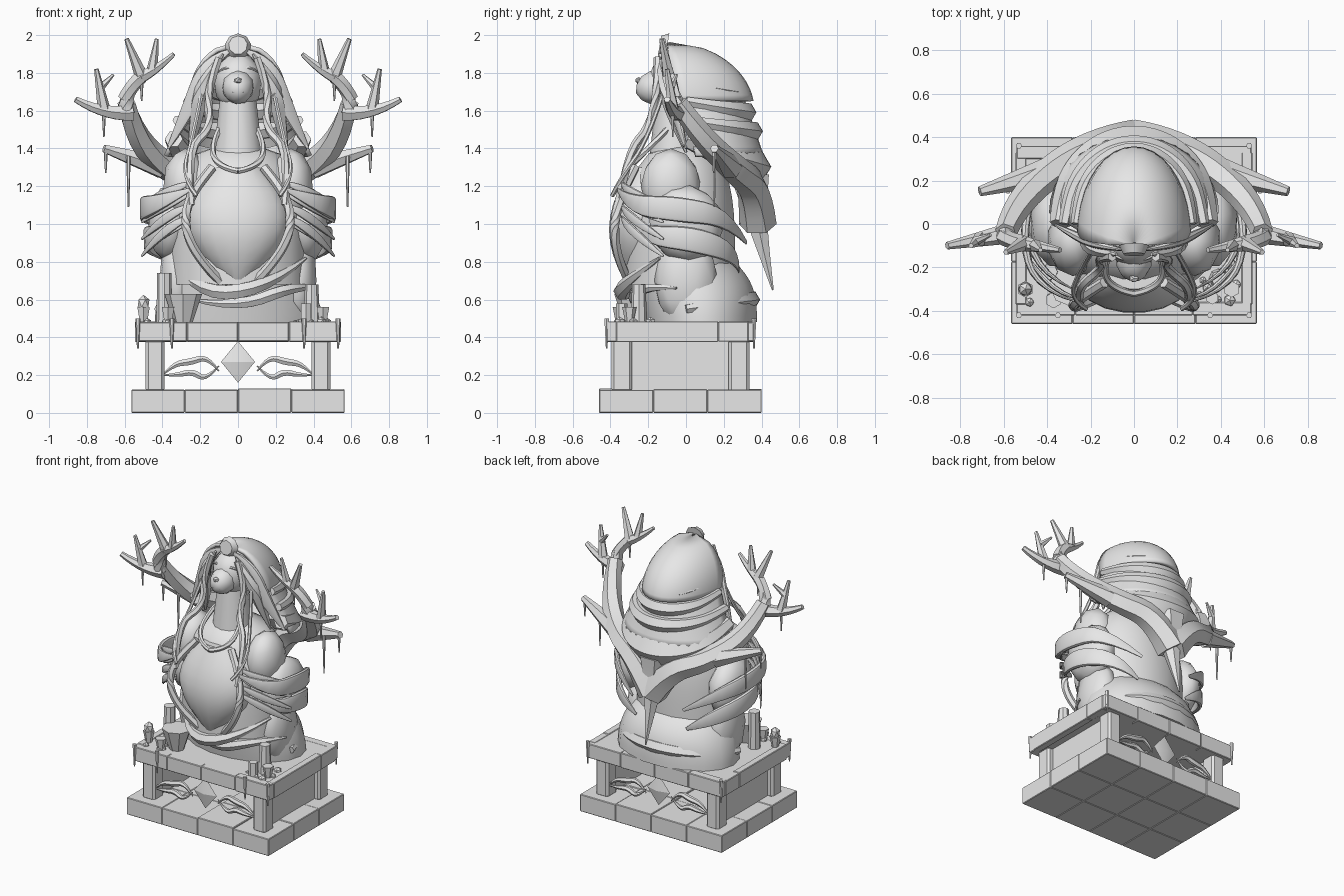
import bpy, bmesh, math, random
from mathutils import Vector, Matrix

random.seed(4)
cube = bpy.data.objects.get("Cube")
if cube:
    bpy.data.objects.remove(cube, do_unlink=True)

stone = bpy.data.materials.new("grey_stone")
stone.use_nodes = True
stone.diffuse_color = (.8, .8, .8, 1)
stone.node_tree.nodes["Principled BSDF"].inputs["Base Color"].default_value = stone.diffuse_color
sides = {"left_": 1, "right_": -1}


def finish(name, bm, smooth=True):
    mesh = bpy.data.meshes.new(name)
    bmesh.ops.recalc_face_normals(bm, faces=bm.faces)
    bm.to_mesh(mesh)
    bm.free()
    mesh.materials.append(stone)
    obj = bpy.data.objects.new(name, mesh)
    bpy.context.collection.objects.link(obj)
    if smooth:
        bpy.ops.object.select_all(action='DESELECT')
        obj.select_set(True)
        bpy.context.view_layer.objects.active = obj
        bpy.ops.object.shade_smooth_by_angle(angle=math.radians(40))
    return obj


def box(name, centre, size, bevel=.004):
    bm = bmesh.new()
    place = Matrix.Translation(centre) @ Matrix.Diagonal((*size, 1))
    bmesh.ops.create_cube(bm, size=1, matrix=place)
    bmesh.ops.bevel(bm, geom=bm.edges[:], offset=bevel, segments=1, affect='EDGES')
    finish(name, bm, smooth=False)


def ball(name, centre, radii, detail=2, tilt=0):
    bm = bmesh.new()
    place = Matrix.Translation(centre) @ Matrix.Rotation(tilt, 4, 'X') @ Matrix.Diagonal((*radii, 1))
    bmesh.ops.create_icosphere(bm, subdivisions=detail, radius=1, matrix=place)
    finish(name, bm, smooth=detail > 1)


def post(name, foot, height, bottom, top, segments=8, tilt=0, flat=1):
    bm = bmesh.new()
    lift = Matrix.Translation((0, 0, height / 2)) @ Matrix.Diagonal((1, flat, 1, 1))
    bmesh.ops.create_cone(bm, cap_ends=True, segments=segments, radius1=bottom, radius2=top, depth=height,
                          matrix=Matrix.Translation(foot) @ Matrix.Rotation(tilt, 4, 'X') @ lift)
    finish(name, bm)


def loft(name, low, high, section, half=False, levels=10, count=18):
    """section(t) gives half width, front y and back y; half leaves the front open."""
    bm, rings = bmesh.new(), []
    for level in range(levels + 1):
        t = level / levels
        width, front, back = section(t)
        middle, depth = (front, back - front) if half else ((front + back) / 2, (back - front) / 2)
        sweep = math.pi if half else math.tau
        rings.append([bm.verts.new((width * math.cos(sweep * i / count),
                                    middle + depth * math.sin(sweep * i / count),
                                    low + (high - low) * t)) for i in range(count + half)])
    for lower, upper in zip(rings, rings[1:]):
        for i in range(count):
            j = (i + 1) % len(lower)
            bm.faces.new((lower[i], lower[j], upper[j], upper[i]))
    if not half:
        bm.faces.new(rings[0])
        bm.faces.new(rings[-1])
    obj = finish(name, bm)
    if half:
        shell = obj.modifiers.new("thickness", 'SOLIDIFY')
        shell.thickness, shell.offset = .025, 0


def even(t):
    return 1


def spindle(t):
    return max(.15, math.sin(math.pi * t))


def tine(t):
    return 1 - .65 * t


def tube(name, points, thick, shape=even, closed=False, ribbon=0):
    """Smooth rod, or upright ribbon, whose thickness follows shape(t)."""
    curve = bpy.data.curves.new(name, 'CURVE')
    curve.dimensions, curve.twist_mode = '3D', 'Z_UP'
    curve.bevel_depth, curve.bevel_resolution = thick, 1
    curve.extrude = ribbon
    curve.use_fill_caps, curve.resolution_u = True, 4
    line = curve.splines.new('NURBS')
    line.points.add(len(points) - 1)
    for i, (knot, point) in enumerate(zip(line.points, points)):
        knot.co = (*point, 1)
        knot.radius = shape(i / (len(points) - 1))
    line.order_u = 3
    line.use_endpoint_u, line.use_cyclic_u = not closed, closed
    temp = bpy.data.objects.new(name, curve)
    bpy.context.collection.objects.link(temp)
    bpy.context.view_layer.update()
    mesh = bpy.data.meshes.new_from_object(temp.evaluated_get(bpy.context.evaluated_depsgraph_get()))
    bm = bmesh.new()
    bm.from_mesh(mesh)
    bpy.data.objects.remove(temp)
    bpy.data.meshes.remove(mesh)
    finish(name, bm)


def pair(name, points, thick, shape=even, closed=False, ribbon=0):
    for prefix, s in sides.items():
        tube(prefix + name, [(s * x, y, z) for x, y, z in points], thick, shape, closed, ribbon)


def around(name, width, front, back, end_z, mid_z, thick):
    """Band hung in a half ellipse from side to side."""
    angles = [math.pi * i / 8 for i in range(9)]
    tube(name, [(width * math.cos(a), front + (back - front) * math.sin(a),
                 end_z + (mid_z - end_z) * math.sin(a)) for a in angles], thick, lambda t: .4 + .6 * spindle(t))


def branch(name, start, end, thick, sag=0):
    middle = (start + end) / 2 - Vector((0, 0, sag))
    pair(name, [start, middle, end], thick, tine)


# Paved plinth: four by three blocks
length, depth, middle_y = 1.13, .86, -.03
for i in range(4):
    for j in range(3):
        height = .125 + random.uniform(-.005, .005)
        box("plinth_block", (length * (i - 1.5) / 4, middle_y + depth * (j - 1) / 3, height / 2),
            (length / 4, depth / 3, height))

# Altar table with edge blocks, walls and legs
box("table_top", (0, middle_y, .43), (1, .7, .1))
for way in (-1, 1):
    for i in range(4):
        box("table_edge_block", (.27 * (i - 1.5), middle_y + way * .36, .43),
            (.27, .06, .1 + random.uniform(0, .01)))
    box("table_side_block", (way * .52, -.1, .43), (.05, .54, .11))
    box("table_side_end", (way * .52, .25, .43), (.05, .16, .105))
    box("side_wall", (way * .43, middle_y, .25), (.04, .7, .28))
    for end in (-1, 1):
        box("table_leg", (way * .44, middle_y + end * .31, .25), (.1, .11, .28), bevel=.015)

# Diamond and scroll ornaments, front and back
for y in (-.37, .31):
    for turn in (0, math.pi):
        post("diamond_half", (0, y, .27), .11, .09, 0, segments=4, tilt=turn, flat=.25)
    pair("upper_scroll", [(.1, y, .22), (.16, y, .3), (.25, y, .27), (.34, y, .26), (.4, y, .2)], .022, spindle)
    pair("lower_scroll", [(.1, y, .25), (.17, y, .17), (.24, y, .22), (.32, y, .2), (.4, y, .2)], .02, spindle)


# Torso, skirt and neck
def torso(t):
    swell = math.sqrt(1 - t ** 4) + .02
    return .36 * swell, -.33 * swell, .26 * swell


def shield(t):
    return .02 + .25 * math.sin(2.7 * t), -.3 - .11 * math.sin(math.pi * t), -.1


loft("skirt", .48, .8, lambda t: (.44 - .1 * t * t, -.21 - .07 * t, .38 - .12 * t ** 3))
loft("torso", .68, 1.45, torso)
loft("breast_shield", .64, 1.3, shield)
post("neck", (0, -.06, 1.3), .35, .14, .1, segments=14)
steps = [i / 8 for i in range(9)]
pair("shield_frame", [(shield(t)[0] + .01, shield(t)[1] + .03, .63 + .67 * t) for t in steps], .025)
pair("collar", [(0, -.32, 1.28), (.1, -.3, 1.3), (.15, -.2, 1.4), (.1, -.1, 1.5)], .016)

# Shoulders and draped sleeves
for prefix, s in sides.items():
    ball(prefix + "shoulder", (s * .28, -.08, 1.2), (.12, .16, .2))
    ball(prefix + "sleeve", (s * .36, 0, 1), (.12, .2, .21), tilt=.4)
    ball(prefix + "hanging_cloth", (s * .32, 0, .7), (.1, .17, .25))
pair("shawl_band", [(.26, -.36, 1.18), (.45, -.3, 1.1), (.52, -.05, 1.08), (.44, .22, 1.04), (.2, .32, .9)],
     .02, spindle, ribbon=.05)
pair("lower_band", [(.28, -.3, 1), (.45, -.22, .94), (.5, .05, .92), (.35, .27, .84), (.2, .28, .75)],
     .02, spindle, ribbon=.05)
for i in range(4):
    z = 1.22 - i * .06
    pair("sleeve_fold", [(.25, -.34, z), (.38, -.33, z - .05), (.51, -.12, z - .12 - i * .03)],
         .02, spindle, ribbon=.025)
tube("skirt_swag", [(-.34, -.1, .8), (-.2, -.32, .62), (.15, -.36, .66), (.36, -.14, .82)], .05, spindle)
tube("lower_swag", [(-.25, -.2, .6), (0, -.27, .55), (.3, -.27, .68), (.42, -.05, .66)], .04, spindle)
around("skirt_roll", .42, 0, .35, .55, .6, .05)

# Raised head
ball("head", (0, -.07, 1.75), (.13, .13, .16))
ball("snout", (0, -.16, 1.725), (.085, .11, .09), tilt=.3)
ball("nose", (0, -.25, 1.76), (.024, .02, .018), detail=1)
around("mouth", .05, -.21, -.25, 1.68, 1.7, .012)
pair("brow", [(.02, -.17, 1.82), (.07, -.16, 1.84), (.11, -.13, 1.8)], .014, spindle)
post("brow_medallion", (0, -.1, 1.94), .04, .07, .05, segments=9, tilt=1.4)


# Hair hood, stepped locks and braids
def crown(t):
    dome = math.sqrt(1 - t * t) + .04
    return .24 * dome, -.05 - .05 * t, .38 * dome - .05 - .05 * t


loft("hair_crown", 1.65, 1.95, crown, half=True)
loft("hair_veil", 1.36, 1.8, lambda t: (.38 - .2 * t, .05 - .12 * t, .4 - .15 * t), half=True)
for i in range(3):
    z = 1.75 - i * .1
    around("stepped_lock", .21 + .055 * i, 0, .29 + .035 * i, z, z - .06, .055)
around("hair_roll", .34, 0, .36, 1.45, 1.3, .1)
pair("veil_edge", [(.04, -.12, 1.92), (.16, -.1, 1.86), (.26, -.06, 1.6), (.37, 0, 1.4)],
     .025, spindle, ribbon=.03)
pair("inner_lock", [(.08, -.14, 1.9), (.19, -.12, 1.75), (.22, -.05, 1.55), (.26, 0, 1.38)], .05, spindle)
pair("braid", [(.1, -.15, 1.88), (.17, -.15, 1.7), (.14, -.2, 1.5), (.27, -.3, 1.4), (.25, -.36, 1.1)], .022)
pair("long_strand", [(.19, -.12, 1.7), (.24, -.2, 1.45), (.3, -.34, 1.25), (.22, -.39, 1.15)], .012)

# Antler trunk and beams
tube("spine_root", [(0, .34, 1.25), (0, .36, 1.1), (0, .4, .9), (0, .46, .65)], .11, lambda t: 1.05 - t)
elbow, fork, crest = Vector((.55, .08, 1.46)), Vector((.59, -.04, 1.64)), Vector((.51, -.09, 1.78))
pair("antler_beam", [(0, .38, 1), (.13, .37, 1.2), (.36, .27, 1.28), elbow, fork], .1, lambda t: 1 - .5 * t)

# Antler tines
outer = Vector((.71, -.07, 1.61))
branch("rear_tine", Vector((.4, .24, 1.3)), Vector((.71, .15, 1.4)), .065)
branch("outer_tine", fork - Vector((.03, 0, .05)), Vector((.86, -.1, 1.66)), .05, sag=.05)
branch("outer_fork", outer, Vector((.75, -.1, 1.82)), .034)
branch("small_fork", Vector((.73, -.08, 1.72)), Vector((.66, -.05, 1.79)), .022)
pair("upper_stem", [fork - Vector((0, 0, .05)), Vector((.6, -.07, 1.72)), crest], .048, tine)
pair("stem_joint", [Vector((.6, -.06, 1.66)), Vector((.56, -.08, 1.74)), crest], .038)
branch("inner_tine", crest, Vector((.34, -.12, 1.9)), .036, sag=.02)
branch("crown_tine", (crest * 2 + Vector((.34, -.12, 1.9))) / 3, Vector((.43, -.12, 1.98)), .03)
branch("tall_tine", crest, Vector((.59, -.13, 1.98)), .036)

# Hanging moss
for anchor, drop in ((Vector((.58, .15, 1.36)), .27), (outer, .15), (crest, .13), (Vector((.7, .15, 1.4)), .13)):
    branch("moss", anchor, anchor - Vector((0, 0, drop)), .012)

# Candles, cups and offerings on the table
table = .48
post("tall_candle", (-.39, -.22, table), .26, .042, .038)
post("short_candle", (.39, -.25, table), .2, .045, .035)
post("small_candle", (.36, -.34, table), .1, .03, .03, segments=6)
post("offering_bowl", (-.29, -.28, table), .15, .05, .1)
for x, y in ((-.5, -.3), (.45, -.3), (-.37, -.35)):
    post("cup", (x, y, table), .08, .022, .038, segments=6)
ball("cup_flame", (-.5, -.3, .58), (.035, .035, .045), detail=1)
for i in range(18):
    size = random.uniform(.012, .03)
    spot = (random.choice((-1, 1)) * random.uniform(.3, .5), random.uniform(-.38, -.18), table)
    ball("pebble", spot, (size, size, size), detail=1)
for x, y in ((.35, -.42), (.53, -.42), (.53, .36)):
    branch("wax_drip", Vector((x, y, .5)), Vector((x, y, .34)), .014)
